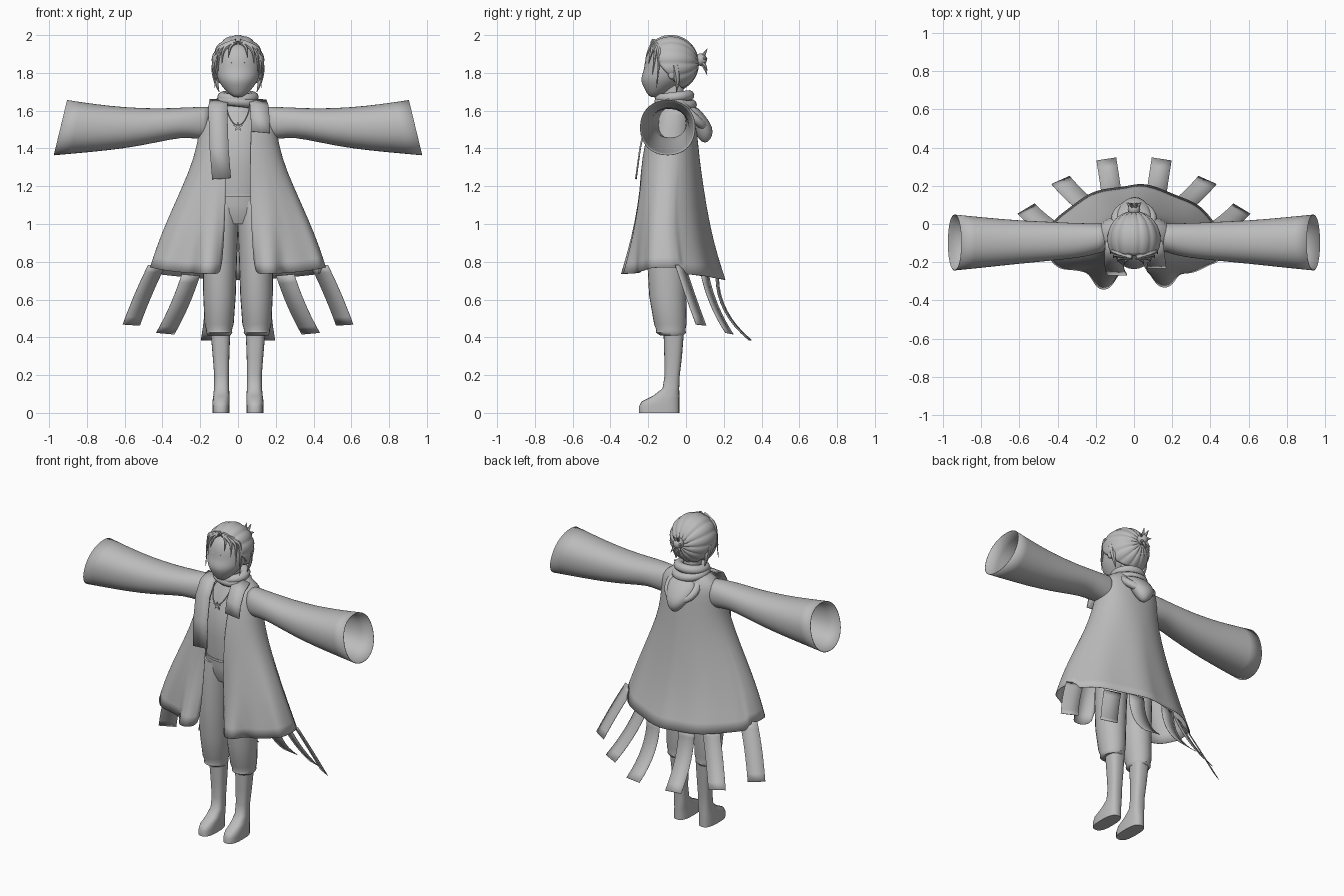
import bpy, bmesh, math
from mathutils import Vector

if "Cube" in bpy.data.objects:
    bpy.data.objects.remove(bpy.data.objects["Cube"])

grey = bpy.data.materials.new("soft grey")
grey.use_nodes = True
grey.diffuse_color = (0.5, 0.5, 0.5, 1)
grey.node_tree.nodes["Principled BSDF"].inputs["Base Color"].default_value = (0.5, 0.5, 0.5, 1)


def finish(ob, angle=50):
    ob.data.materials.clear()
    ob.data.materials.append(grey)
    bpy.ops.object.select_all(action='DESELECT')
    ob.select_set(True)
    bpy.context.view_layer.objects.active = ob
    bpy.ops.object.shade_smooth_by_angle(angle=math.radians(angle))
    return ob


def grid(name, rows, wrap=False, caps=False, thick=0, levels=0, angle=50):
    """Skin a list of point rows into one surface."""
    bm = bmesh.new()
    vs = [[bm.verts.new(p) for p in row] for row in rows]
    n = len(rows[0])
    for a, b in zip(vs, vs[1:]):
        for i in range(n if wrap else n - 1):
            j = (i + 1) % n
            bm.faces.new((a[i], a[j], b[j], b[i]))
    if caps:
        bm.faces.new(vs[0])
        bm.faces.new(vs[-1])
    bmesh.ops.recalc_face_normals(bm, faces=bm.faces)
    me = bpy.data.meshes.new(name)
    bm.to_mesh(me)
    bm.free()
    ob = bpy.data.objects.new(name, me)
    bpy.context.collection.objects.link(ob)
    finish(ob, angle)
    if levels:
        ob.modifiers.new("smooth", 'SUBSURF').levels = levels
    if thick:
        m = ob.modifiers.new("cloth", 'SOLIDIFY')
        m.thickness, m.offset = thick, 0
    return ob


def spow(v, power):
    return math.copysign(abs(v) ** power, v)


def oval(a, rx, ry, power=1.0):
    return spow(math.cos(a), power) * rx, spow(math.sin(a), power) * ry


def column(name, rings, power=1.0, n=24, levels=0):
    """Upright capped tube from rings (z, x, y, rx, ry)."""
    rows = []
    for z, x, y, rx, ry in rings:
        pts = [oval(math.tau * i / n, rx, ry, power) for i in range(n)]
        rows.append([(x + u, y + v, z) for u, v in pts])
    return grid(name, rows, True, True, levels=levels)


def strip(name, path, width, side, thick=0.003):
    """Flat ribbon of cloth along a path."""
    side = Vector(side).normalized() * width / 2
    rows = [[Vector(p) - side, Vector(p), Vector(p) + side] for p in path]
    return grid(name, rows, thick=thick)


def lock(name, pts, r, taper=True):
    """Round strand through points, thin at its end when tapered."""
    cu = bpy.data.curves.new(name, 'CURVE')
    cu.dimensions, cu.bevel_depth, cu.bevel_resolution = '3D', r, 1
    cu.use_fill_caps = True
    sp = cu.splines.new('NURBS')
    sp.points.add(len(pts) - 1)
    for i, (q, p) in enumerate(zip(sp.points, pts)):
        q.co = (*p, 1)
        q.radius = max(0.08, 1 - (i / (len(pts) - 1)) ** 2) if taper else 1
    sp.order_u, sp.use_endpoint_u, sp.resolution_u = 3, True, 5
    ob = bpy.data.objects.new(name, cu)
    bpy.context.collection.objects.link(ob)
    bpy.ops.object.select_all(action='DESELECT')
    ob.select_set(True)
    bpy.context.view_layer.objects.active = ob
    bpy.ops.object.convert(target='MESH')
    return finish(bpy.context.object)


def ring(name, loc, major, minor, rot=(0, 0, 0), scale=(1, 1, 1)):
    bpy.ops.mesh.primitive_torus_add(location=loc, rotation=rot, major_radius=major,
                                     minor_radius=minor, major_segments=32, minor_segments=10)
    ob = bpy.context.object
    ob.name, ob.scale = name, scale
    return finish(ob)


def ball(name, loc, scale):
    bpy.ops.mesh.primitive_uv_sphere_add(segments=16, ring_count=10, location=loc)
    ob = bpy.context.object
    ob.name, ob.scale = name, scale
    return finish(ob)


# Coat: open-fronted rings (z, half width, front y, back y, opening)
coat_rings = [(.735, .465, -.265, .205, .09), (.85, .43, -.26, .165, .08), (1.0, .375, -.255, .125, .07),
              (1.2, .29, -.245, .09, .065), (1.35, .23, -.235, .07, .065), (1.5, .2, -.205, .055, .07),
              (1.59, .2, -.17, .045, .07), (1.635, .14, -.13, .02, .055), (1.67, .08, -.10, 0, .04)]
rows = []
N = 120
for z, w, yf, yb, gap in coat_rings:
    low = max(0, min(1, (1.25 - z) / .5))
    skirt = max(0, min(1, (1.5 - z) / .35))
    mid = (yf + yb) / 2 - .07 * low - .02 * skirt * (1 - low)
    front_power, back_power = .88 - .22 * low, .88 + .25 * skirt
    start = math.asin((gap / w) ** (1 / front_power))
    row = []
    for i in range(N + 1):
        a = start + (math.tau - 2 * start) * i / N
        s, c = math.sin(a), math.cos(a)
        power = front_power if c > 0 else back_power
        x = w * spow(s, power)
        y = mid - (mid - yf if c > 0 else yb - mid) * spow(c, power)
        if c > 0:   # front panels flare forward
            y -= .075 * low ** 2 * math.exp(-((abs(x) - .16) / .06) ** 4)
        y += .006 * low * math.sin(9 * a)
        row.append((x, y, z + low * (.035 * s * s - (.03 if c < -.3 else 0))))
    rows.append(row)
grid("coat", rows, thick=.003, levels=1)

# Shirt, hips and waistband
column("shirt", [(1.15, 0, -.08, .15, .125), (1.3, 0, -.08, .16, .135), (1.45, 0, -.08, .16, .125),
                 (1.57, 0, -.07, .13, .085), (1.64, 0, -.06, .06, .06)])
column("hips", [(1.0, 0, -.085, .12, .085), (1.05, 0, -.085, .155, .105), (1.1, 0, -.08, .16, .117),
                (1.16, 0, -.08, .15, .12)])
column("waistband", [(1.145, 0, -.08, .154, .128), (1.16, 0, -.08, .154, .128)])
column("neck", [(1.58, 0, -.06, .055, .055), (1.76, 0, -.07, .05, .055)])

for s, side in ((1, "left"), (-1, "right")):
    # Trouser legs gathered at the knee, then boots
    column(side + "_trouser_leg", [(.41, s * .1, -.075, .06, .062), (.425, s * .1, -.08, .07, .08),
        (.44, s * .1, -.08, .068, .077), (.47, s * .1, -.083, .077, .086), (.62, s * .098, -.097, .086, .098),
        (.8, s * .096, -.1, .09, .105), (.95, s * .092, -.093, .092, .11), (1.03, s * .084, -.087, .09, .112),
        (1.12, s * .07, -.08, .085, .112)])
    column(side + "_boot", [(0, s * .09, -.142, .046, .107), (.035, s * .09, -.142, .046, .107),
        (.06, s * .09, -.135, .045, .1), (.09, s * .088, -.105, .043, .07), (.13, s * .087, -.08, .04, .044),
        (.2, s * .087, -.073, .039, .04), (.3, s * .09, -.068, .044, .047), (.43, s * .093, -.065, .052, .054)],
        power=.75)

    # Wide open sleeve: (x, z, y, half height, half depth)
    rows = []
    for x, z, y, h, d in [(.15, 1.535, -.07, .085, .07), (.22, 1.535, -.08, .083, .083), (.3, 1.538, -.087, .077, .09),
                          (.42, 1.522, -.09, .087, .1), (.6, 1.508, -.095, .108, .112),
                          (.78, 1.507, -.097, .127, .13), (.94, 1.51, -.097, .146, .146)]:
        lean = .035 * max(0, (x - .6) / .34)
        pts = [oval(math.tau * i / 28, d, h, .92) for i in range(28)]
        rows.append([(s * (x - lean * v / h), y + u, z + v) for u, v in pts])
    grid(side + "_sleeve", rows, True, thick=.003, levels=1)

    # Cloth ribbons trailing from the coat hem
    for label, a, b, c, across in [
            ("outer", (.43, -.03, .78), (.5, .02, .63), (.565, .08, .465), (.75, -.45, .05)),
            ("middle", (.25, .10, .73), (.31, .15, .57), (.385, .23, .42), (.9, -.4, .08)),
            ("inner", (.12, .165, .72), (.125, .21, .54), (.145, .34, .385), (1, -.15, 0))]:
        A, B, C = (Vector((s * p[0], p[1], p[2])) for p in (a, b, c))
        path = [A * (1 - t) ** 2 + (B * 2 - (A + C) / 2) * 2 * t * (1 - t) + C * t * t
                for t in (i / 8 for i in range(9))]
        strip(f"{side}_{label}_ribbon", path, .105, (s * across[0], across[1], across[2]))

# Scarf round the neck with one long and one short tail
ring("scarf", (0, -.06, 1.672), .072, .028, (.12, 0, 0), (1.1, 1.05, 1))
ring("scarf_fold", (0, -.055, 1.64), .08, .028, (-.1, .1, 0), (1.1, 1.05, 1))
strip("long_scarf_tail", [(-.1, -.09, 1.66), (-.105, -.165, 1.63), (-.105, -.212, 1.55), (-.1, -.243, 1.4),
                          (-.087, -.265, 1.24)], .1, (1, 0, .06), .008)
strip("short_scarf_tail", [(.1, -.09, 1.66), (.112, -.165, 1.63), (.117, -.212, 1.56), (.12, -.23, 1.485)],
      .1, (1, 0, -.1), .008)

# Hood lying on the back
column("hood_pouch", [(1.43, .01, .1, .012, .012), (1.46, .01, .1, .045, .04), (1.51, 0, .085, .075, .06),
                      (1.57, 0, .05, .095, .055), (1.63, 0, .01, .09, .045)], levels=1)
ring("hood_rim", (0, .03, 1.575), .08, .024, (-.75, 0, 0), (1.15, 1.15, 1))

# Necklace with a pointed pendant
lock("necklace", [(-.065, -.15, 1.63), (-.05, -.2, 1.56), (0, -.225, 1.51), (.05, -.2, 1.56),
                  (.065, -.15, 1.63)], .004, False)
star = [oval(math.tau * i / 10 + math.pi / 2, *([.028 if i % 2 == 0 else .011] * 2)) for i in range(10)]
grid("pendant", [[(u, -.218, 1.515 + v) for u, v in star], [(u, -.211, 1.515 + v) for u, v in star]],
     True, True, angle=20)

# Head with a narrow chin and a face that comes forward at the nose
column("head", [(1.67, 0, -.165, .018, .02), (1.686, 0, -.163, .045, .042), (1.715, 0, -.145, .075, .075),
                (1.755, 0, -.125, .104, .115), (1.785, 0, -.113, .115, .123), (1.82, 0, -.1, .122, .122),
                (1.86, 0, -.092, .123, .128), (1.91, 0, -.085, .115, .122), (1.96, 0, -.08, .08, .09)], levels=1)
for s, side in ((1, "left"), (-1, "right")):
    lock(side + "_eye_line", [(s * .03, -.213, 1.822), (s * .058, -.203, 1.828), (s * .085, -.181, 1.822)], .004)
    lock(side + "_eyebrow", [(s * .025, -.213, 1.852), (s * .055, -.205, 1.86), (s * .085, -.18, 1.853)], .003)
    ball(side + "_ear", (s * .12, -.075, 1.8), (.012, .022, .034))

# Hair combed back in ridges that meet at the bun
centre = Vector((0, -.08, 1.85))
cols, steps = 112, 16
rows = []
for k in range(steps + 1):
    row = []
    for i in range(cols):
        p = math.tau * i / cols
        up = math.sin(p)
        edge = 2.05 + (.15 if up > 0 else .95) * up
        t = .05 + (edge - .05) * k / steps
        r = .995 - .03 * abs(math.cos(p * 7)) ** 4
        row.append(centre + Vector((.138 * math.sin(t) * math.cos(p), .145 * math.cos(t),
                                    .148 * math.sin(t) * up)) * r)
    rows.append(row)
grid("hair", rows, True, thick=.008)


def on_brow(x, z):
    """Point on the front of the hair shell."""
    depth = max(.1, 1 - (x / .145) ** 2 - (max(z - 1.85, 0) / .15) ** 2)
    return (x, -.08 - .145 * math.sqrt(depth), z)


# Loose fringe and side locks lying close to the head
for s, side in ((1, "left"), (-1, "right")):
    for i, (x, z, r) in enumerate([(.05, 1.88, .01), (.085, 1.85, .014), (.107, 1.79, .015), (.123, 1.72, .016)]):
        lock(f"{side}_fringe_lock_{i + 1}", [on_brow(s * .01, 1.965), on_brow(s * (x * .6 + .01), 1.945),
             on_brow(s * x, 1.905), on_brow(s * x, z)], r)
    lock(side + "_nape_lock", [(s * .12, -.06, 1.84), (s * .125, -.04, 1.76), (s * .1, -.05, 1.7)], .022)

# Bun with stray tips
ring("hair_tie", (0, .058, 1.865), .022, .008, (math.pi / 2, 0, 0))
ball("bun", (0, .078, 1.87), (.033, .033, .033))
for i in range(7):
    a = math.tau * i / 7 + .25
    c, s = math.cos(a), math.sin(a)
    lock(f"bun_tip_{i + 1}", [(0, .07, 1.87), (c * .025, .1, 1.87 + s * .035), (c * .04, .112, 1.86 + s * .075)], .014)
